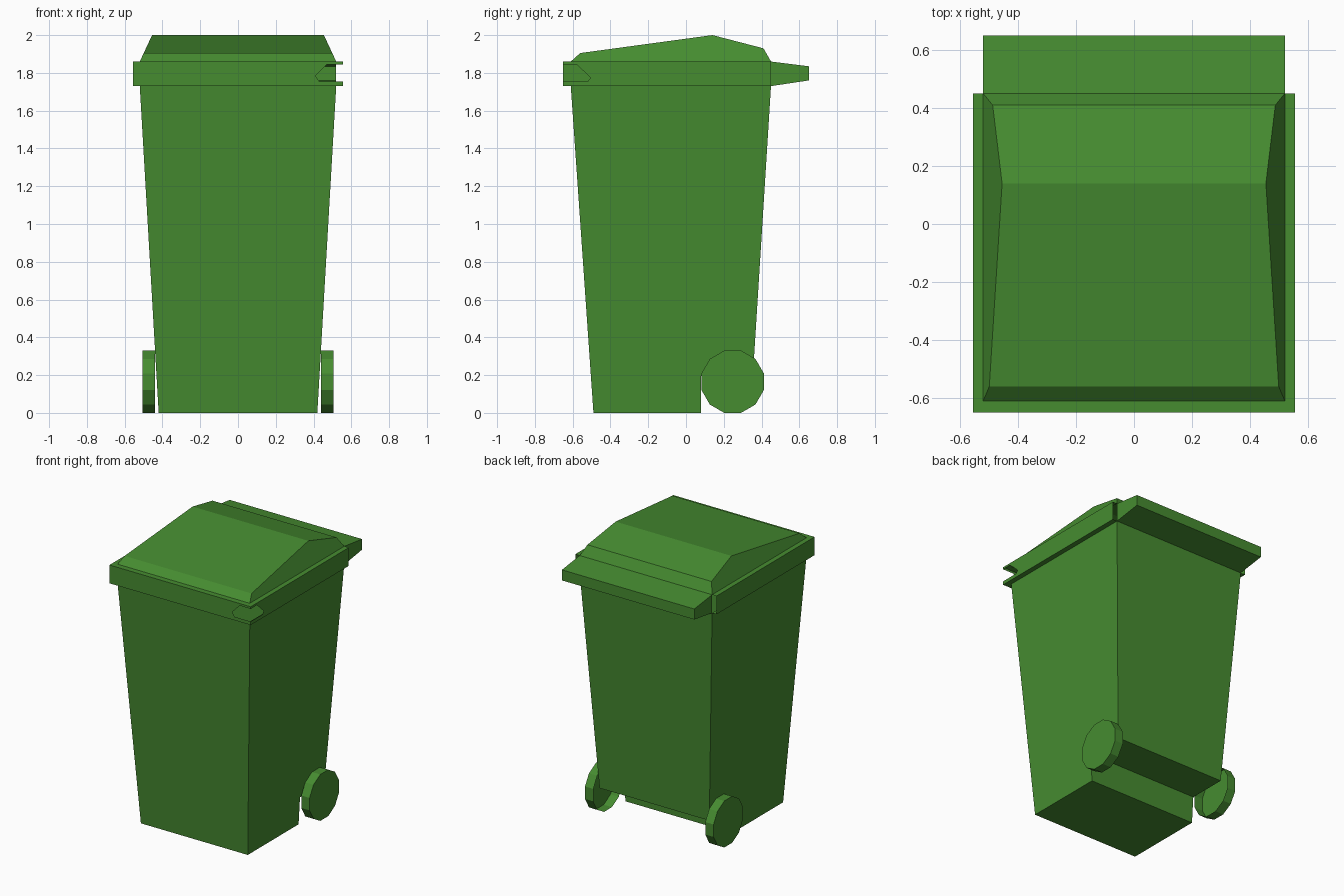
import bpy, bmesh, math

if "Cube" in bpy.data.objects:
    bpy.data.objects.remove(bpy.data.objects["Cube"])

green = bpy.data.materials.new("leaf green")
green.diffuse_color = (0.061, 0.262, 0.030, 1)
green.use_nodes = True
green.node_tree.nodes["Principled BSDF"].inputs["Base Color"].default_value = green.diffuse_color


def make(name, faces):
    """Build an object from polygons, weld shared corners, face outward."""
    bm = bmesh.new()
    for f in faces:
        bm.faces.new([bm.verts.new(p) for p in f])
    bmesh.ops.remove_doubles(bm, verts=bm.verts, dist=0.0005)
    bmesh.ops.recalc_face_normals(bm, faces=bm.faces)
    me = bpy.data.meshes.new(name)
    bm.to_mesh(me)
    bm.free()
    me.materials.append(green)
    ob = bpy.data.objects.new(name, me)
    bpy.context.collection.objects.link(ob)
    return ob


def shell(name, profile, half_width):
    """Side profile (y, z) spanned across x; last-to-first edge stays open."""
    def at(s, p):
        return (s * half_width(p[1]), p[0], p[1])
    faces = [[at(s, p) for p in profile] for s in (-1, 1)]
    for a, b in zip(profile, profile[1:]):
        faces.append([at(-1, a), at(1, a), at(1, b), at(-1, b)])
    return make(name, faces)


Z0, Z1 = 1.73, 1.86            # rim bottom and top
XI, XO = 0.52, 0.555           # rim inner and outer half width
YF, YI, YB = -0.65, -0.61, 0.45

# Tapered body with the axle step at the lower back, open at the top
shell("bin_body",
      [(YI, Z0), (-0.49, 0), (0.08, 0), (0.08, 0.195), (0.354, 0.195), (YB, Z0)],
      lambda z: 0.42 + 0.10 * z / Z0)

# Sloped lid, open underneath
shell("lid",
      [(YI, Z1), (-0.56, 1.905), (0.14, 2.0), (0.41, 1.93), (YB, Z1)],
      lambda z: XI - (z - Z1) * 0.465)

# Pull handle along the back
shell("back_handle",
      [(YB, Z1), (0.65, 1.835), (0.65, 1.76), (YB, Z0)],
      lambda z: XI)

# Hollow rim: ledges above and below, left wall, open back ends
rim = []
for z in (Z0, Z1):
    rim.append([(-XO, YF, z), (XO, YF, z), (XI, YI, z), (-XI, YI, z)])
    for s in (-1, 1):
        rim.append([(s * XO, YF, z), (s * XO, YB, z), (s * XI, YB, z), (s * XI, YI, z)])
rim.append([(-XO, YF, Z0), (-XO, YB, Z0), (-XO, YB, Z1), (-XO, YF, Z1)])

# Front and right rim walls, with the opening at their shared corner
front = [(-XO, Z0), (XO, Z0), (XO, 1.755), (0.43, 1.755), (0.41, 1.785),
         (0.47, 1.845), (XO, 1.845), (XO, Z1), (-XO, Z1)]
rim.append([(x, YF, z) for x, z in front])
right = [(YB, Z0), (YF, Z0), (YF, 1.755), (-0.52, 1.755), (-0.505, 1.775),
         (-0.58, 1.845), (YF, 1.845), (YF, Z1), (YB, Z1)]
rim.append([(XO, y, z) for y, z in right])
make("rim", rim)

# Twelve-sided wheels, hollow on the inner side
N, R, CY, CZ = 12, 0.165 / math.cos(math.pi / 12), 0.247, 0.165
for side, s in (("left", -1), ("right", 1)):
    ring = [(CY + R * math.cos(math.tau * (i + 0.5) / N),
             CZ + R * math.sin(math.tau * (i + 0.5) / N)) for i in range(N)]
    inner = [(s * 0.44, y, z) for y, z in ring]
    outer = [(s * 0.505, y, z) for y, z in ring]
    faces = [outer]
    for i in range(N):
        j = (i + 1) % N
        faces.append([inner[i], inner[j], outer[j], outer[i]])
    make(side + "_wheel", faces)
